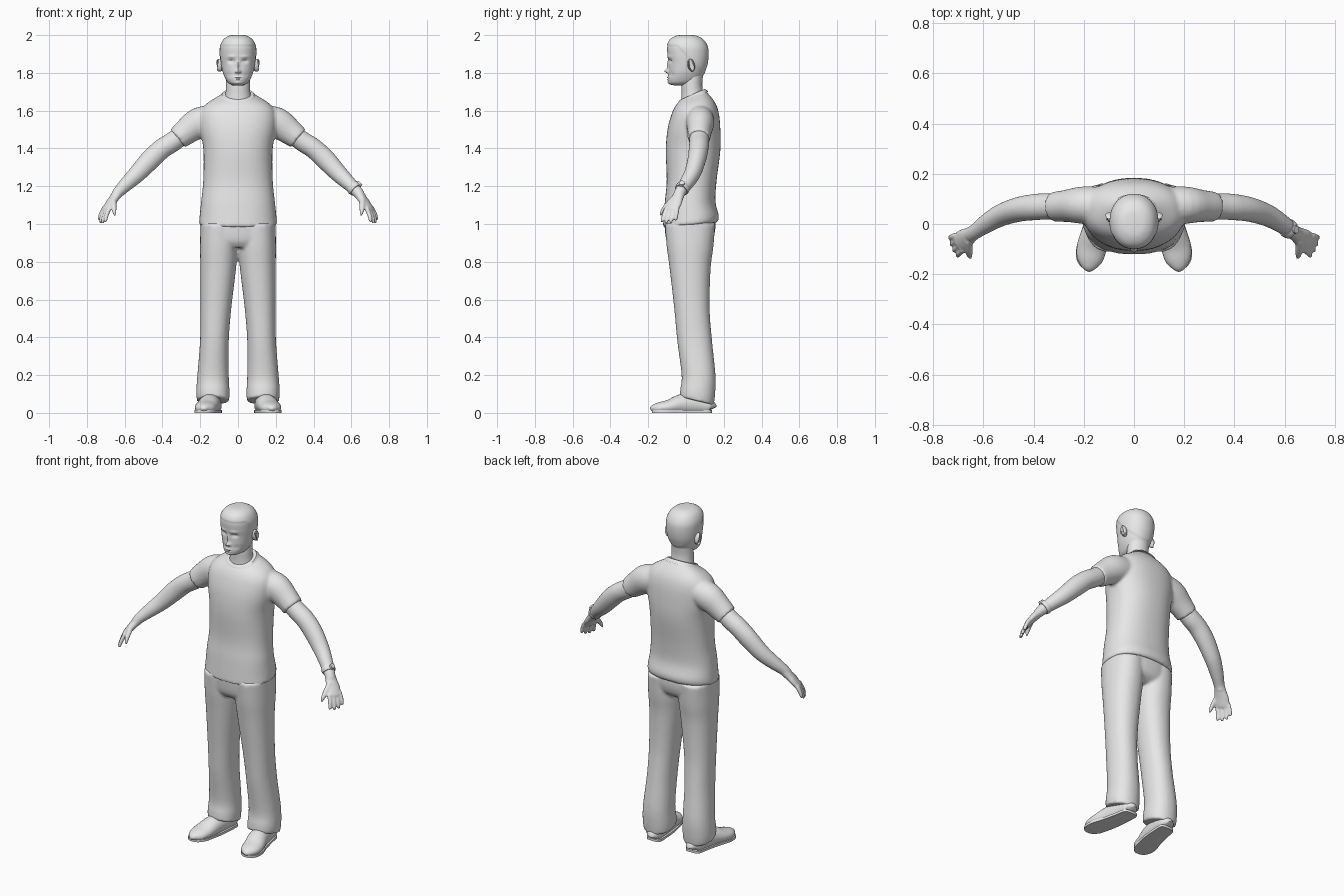
import bpy, bmesh, math
from mathutils import Vector

grey = bpy.data.materials.new("plain_grey")
grey.diffuse_color = (0.8, 0.8, 0.8, 1)


def smooth_rows(rows, sub):
    """Catmull-Rom interpolation of equal-length number rows."""
    out = []
    for i in range(len(rows) - 1):
        p0, p1, p2 = rows[max(i - 1, 0)], rows[i], rows[i + 1]
        p3 = rows[min(i + 2, len(rows) - 1)]
        for k in range(sub):
            t = k / sub
            out.append([0.5 * (2 * b + (c - a) * t + (2 * a - 5 * b + 4 * c - d) * t * t
                               + (3 * b - a - 3 * c + d) * t ** 3)
                        for a, b, c, d in zip(p0, p1, p2, p3)])
    return out + [list(rows[-1])]


def skin(bm, rings):
    """Closed surface through a series of point rings."""
    vs = [[bm.verts.new(p) for p in r] for r in rings]
    n = len(vs[0])
    for a, b in zip(vs, vs[1:]):
        for i in range(n):
            bm.faces.new((a[i], a[(i + 1) % n], b[(i + 1) % n], b[i]))
    bm.faces.new(vs[0][::-1])
    bm.faces.new(vs[-1])


def stack(bm, rows, sub=5, n=48, power=2.3, side=1):
    """Upright loft; row = front y, front z, back y, back z, half width, centre x."""
    rings = []
    for yf, zf, yb, zb, w, cx in smooth_rows(rows, sub):
        ring = []
        for i in range(n):
            a = 2 * math.pi * i / n
            c, s = math.cos(a), math.sin(a)
            c = math.copysign(abs(c) ** (2 / power), c)
            s = math.copysign(abs(s) ** (2 / power), s)
            f = (1 - s) / 2
            ring.append((side * (cx + w * c), yb + (yf - yb) * f, zb + (zf - zb) * f))
        rings.append(ring)
    skin(bm, rings)


def tube(bm, rows, ref, sub=4, n=24, side=1, floor=None):
    """Loft along a path; row = x, y, z, radius along ref, radius across it."""
    rows = smooth_rows(rows, sub)
    rings = []
    for i, (x, y, z, ra, rb) in enumerate(rows):
        t = Vector(rows[min(i + 1, len(rows) - 1)][:3]) - Vector(rows[max(i - 1, 0)][:3])
        t.normalize()
        u = Vector(ref)
        u = (u - t * u.dot(t)).normalized()
        v = t.cross(u)
        ring = []
        for k in range(n):
            a = 2 * math.pi * k / n
            p = Vector((x, y, z)) + u * (ra * math.cos(a)) + v * (rb * math.sin(a))
            if floor is not None:
                p.z = max(p.z, floor)
            ring.append((side * p.x, p.y, p.z))
        rings.append(ring)
    skin(bm, rings)


def finish(bm, name, voxel=0, relax=0):
    """Turn the bmesh into an object; voxel fuses overlapping parts."""
    bmesh.ops.recalc_face_normals(bm, faces=bm.faces[:])
    me = bpy.data.meshes.new(name)
    bm.to_mesh(me)
    bm.free()
    me.materials.append(grey)
    ob = bpy.data.objects.new(name, me)
    bpy.context.collection.objects.link(ob)
    bpy.ops.object.select_all(action='DESELECT')
    ob.select_set(True)
    bpy.context.view_layer.objects.active = ob
    bpy.ops.object.shade_smooth_by_angle(angle=math.radians(45))
    if voxel:
        m = ob.modifiers.new("fuse", 'REMESH')
        m.mode, m.voxel_size, m.use_smooth_shade = 'VOXEL', voxel, True
        m = ob.modifiers.new("relax", 'SMOOTH')
        m.factor, m.iterations = 0.5, relax
    return ob


# Shirt: body and sleeves fused together
bm = bmesh.new()
stack(bm, [(-.122, .983, .166, 1.008, .207, 0), (-.119, 1.03, .174, 1.04, .204, 0),
           (-.112, 1.12, .156, 1.12, .195, 0), (-.102, 1.23, .162, 1.23, .184, 0),
           (-.107, 1.39, .182, 1.39, .183, 0), (-.098, 1.5, .182, 1.5, .2, 0),
           (-.077, 1.58, .173, 1.59, .2, 0), (-.056, 1.625, .15, 1.65, .165, 0),
           (-.036, 1.65, .1, 1.71, .085, 0)])
for s in (1, -1):
    tube(bm, [(.1, .07, 1.56, .075, .07), (.2, .075, 1.538, .075, .082),
              (.27, .072, 1.492, .064, .071), (.32, .068, 1.452, .06, .061)],
         (0, 1, 0), side=s)
finish(bm, "shirt", .009, 4)

# Collar band around the neck opening
bm = bmesh.new()
stack(bm, [(-.045, 1.635, .118, 1.701, .1, 0), (-.036, 1.655, .101, 1.716, .084, 0)], sub=2)
finish(bm, "collar")

# Trousers: hips and two legs fused together
bm = bmesh.new()
stack(bm, [(-.114, 1.02, .155, 1.03, .198, 0), (-.112, .97, .155, .97, .199, 0),
           (-.103, .91, .14, .92, .196, 0), (-.08, .875, .105, .89, .15, 0)])
for s in (1, -1):
    stack(bm, [(-.112, 1.0, .155, 1.0, .098, .1), (-.102, .88, .145, .88, .1, .101),
               (-.086, .76, .13, .76, .094, .105), (-.062, .55, .125, .55, .081, .117),
               (-.046, .38, .138, .38, .076, .125), (-.023, .2, .156, .2, .083, .132),
               (-.03, .125, .154, .1, .088, .133), (-.034, .085, .147, .042, .085, .132)],
          power=2.2, side=s)
finish(bm, "trousers", .009, 3)

# Shoes with separate thin soles
for s, tag in ((1, "left"), (-1, "right")):
    path = [(.13, .137, .018, .045), (.13, .125, .042, .07), (.137, .06, .049, .1),
            (.15, -.02, .055, .1), (.168, -.09, .059, .07), (.175, -.14, .052, .056),
            (.178, -.17, .032, .043), (.178, -.181, .01, .025)]
    bm = bmesh.new()
    tube(bm, [(x, y, h * .45, w, h * .55) for x, y, w, h in path], (1, 0, 0), side=s, floor=0)
    finish(bm, tag + "_shoe")
    bm = bmesh.new()
    rim = smooth_rows([(x, y, w) for x, y, w, h in path], 4)
    outline = [(s * (x + w + .002), y) for x, y, w in rim]
    outline += [(s * (x - w - .002), y) for x, y, w in reversed(rim)]
    skin(bm, [[(x, y, z) for x, y in outline] for z in (0, .014)])
    finish(bm, tag + "_sole")

# Arms: arm, palm, fingers and thumb fused together
WIDE = Vector((-.45, -.89, 0)).normalized()
for s, tag in ((1, "left"), (-1, "right")):
    bm = bmesh.new()
    tube(bm, [(.27, .07, 1.49, .05, .05), (.345, .07, 1.435, .052, .053),
              (.4, .067, 1.4, .052, .053), (.46, .058, 1.345, .049, .054),
              (.53, .035, 1.27, .044, .047), (.59, .0, 1.212, .037, .038),
              (.632, -.03, 1.17, .03, .03), (.65, -.042, 1.145, .03, .026)],
         (0, 1, 0), side=s)
    tube(bm, [(.625, -.025, 1.18, .029, .027), (.65, -.042, 1.145, .032, .024),
              (.675, -.06, 1.11, .041, .02), (.698, -.077, 1.075, .04, .016),
              (.701, -.08, 1.068, .034, .01)], WIDE, side=s)
    for k, length in ((-1.5, .062), (-.5, .076), (.5, .08), (1.5, .072)):
        base = Vector((.695, -.074, 1.085)) + WIDE * (k * .021)
        aim = (Vector((.033, -.02, -.075)) + WIDE * (k * .006)).normalized()
        bend = Vector((-.003, 0, -.004))
        pts = [base, base + aim * (length * .6), base + aim * length + bend,
               base + aim * (length + .008) + bend]
        tube(bm, [(*p, r, r) for p, r in zip(pts, (.012, .0115, .009, .004))],
             WIDE, n=12, side=s)
    tube(bm, [(.66, -.065, 1.135, .016, .016), (.658, -.1, 1.1, .015, .014),
              (.655, -.125, 1.068, .0115, .011), (.652, -.136, 1.045, .005, .005)],
         (1, 0, 0), n=12, side=s)
    finish(bm, tag + "_arm", .0055, 2)

# Wristband and its small case on one wrist
bm = bmesh.new()
tube(bm, [(.607, -.013, 1.197, .037, .037), (.616, -.019, 1.188, .039, .039),
          (.625, -.025, 1.179, .036, .036)], (0, 1, 0))
tube(bm, [(.636, -.022, 1.207, .016, .016), (.648, -.022, 1.219, .015, .015)], (0, 1, 0))
finish(bm, "wristband")

# Neck
bm = bmesh.new()
stack(bm, [(-.03, 1.6, .1, 1.64, .078, 0), (-.024, 1.68, .09, 1.7, .066, 0),
           (-.024, 1.73, .086, 1.74, .063, 0), (-.02, 1.79, .09, 1.79, .062, 0)], power=2)
finish(bm, "neck")

# Head: lofted skull, then soft bumps and hollows for the face
bm = bmesh.new()
stack(bm, [(-.05, 1.732, .05, 1.74, .03, 0), (-.086, 1.741, .075, 1.755, .052, 0),
           (-.095, 1.765, .086, 1.775, .067, 0), (-.093, 1.8, .1, 1.81, .081, 0),
           (-.092, 1.85, .112, 1.85, .09, 0), (-.098, 1.895, .117, 1.9, .094, 0),
           (-.099, 1.94, .112, 1.94, .092, 0), (-.083, 1.975, .09, 1.975, .075, 0),
           (-.05, 1.994, .055, 1.994, .046, 0), (-.01, 1.998, .015, 1.998, .01, 0)],
      sub=9, n=112, power=2.15)
# x, z, x spread, z spread, push along y
features = [(0, 1.809, .011, .011, -.021), (0, 1.84, .008, .022, -.01),
            (.012, 1.805, .006, .006, -.008), (.036, 1.862, .015, .009, .013),
            (.036, 1.86, .009, .005, -.005), (.035, 1.886, .022, .007, -.004),
            (0, 1.776, .019, .004, -.006), (0, 1.770, .02, .002, .003),
            (0, 1.764, .016, .004, -.005), (0, 1.748, .018, .009, -.005),
            (.045, 1.79, .016, .016, .004)]
for v in bm.verts:
    x, y, z = v.co
    if y < -.01:
        fade = min(1, (-.01 - y) / .03)
        for fx, fz, sx, sz, d in features:
            v.co.y += fade * d * math.exp(-((abs(x) - fx) / sx) ** 2 - ((z - fz) / sz) ** 2)
    # Short hair stands slightly proud of the scalp
    line = 1.942 if y < -.045 else 1.942 - 1.1 * (y + .045)
    lift = max(0, min(1, (z - max(line, 1.78)) / .008))
    v.co += Vector((x, y, max(0, z - 1.93))).normalized() * (.003 * lift)
finish(bm, "head")

# Ears: shell with a raised rim
for s, tag in ((1, "left"), (-1, "right")):
    bm = bmesh.new()
    tube(bm, [(.082, .022, 1.838, .014, .028), (.094, .026, 1.84, .018, .034),
              (.1, .029, 1.842, .018, .034), (.102, .029, 1.842, .014, .029),
              (.097, .027, 1.842, .009, .022)], (0, 1, .25), side=s)
    finish(bm, tag + "_ear")
